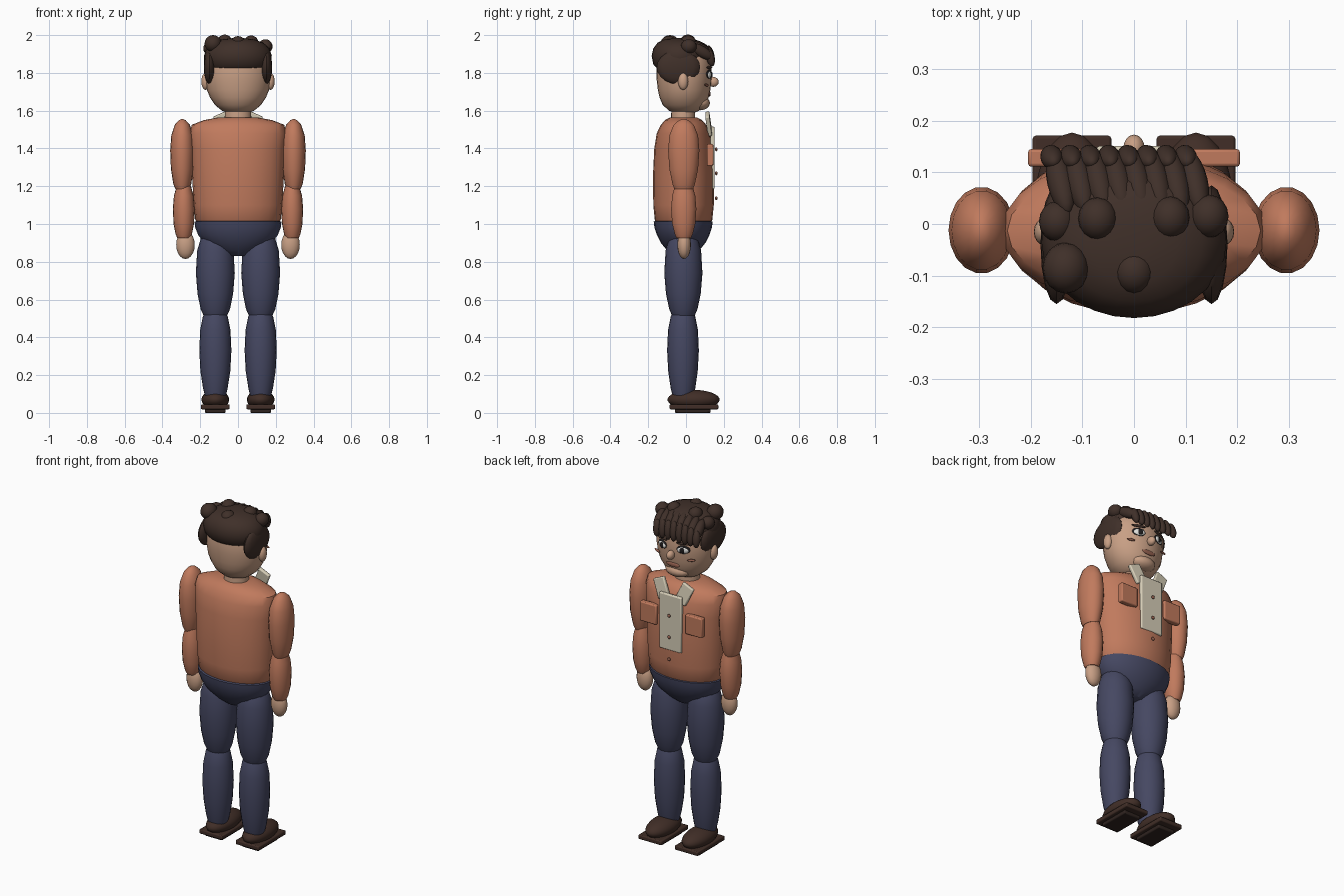
import bpy, bmesh, math
from mathutils import Vector, Matrix

old = bpy.data.objects.get("Cube")
if old:
    bpy.data.objects.remove(old, do_unlink=True)


def material(name, r, g, b):
    m = bpy.data.materials.new(name)
    m.use_nodes = True
    m.diffuse_color = (r, g, b, 1)
    m.node_tree.nodes["Principled BSDF"].inputs["Base Color"].default_value = (r, g, b, 1)
    return m


SHIRT = material("rust shirt", .53, .195, .11)
DENIM = material("navy denim", .06, .064, .122)
SKIN = material("skin", .58, .35, .235)
HAIR = material("dark brown hair", .05, .029, .022)
SHOE = material("brown leather", .052, .027, .02)
SOLE = material("dark sole", .028, .017, .014)
CREAM = material("cream cloth", .68, .62, .48)
WHITE = material("eye white", .75, .75, .72)
BLACK = material("near black", .012, .011, .012)
LIP = material("reddish brown", .3, .12, .08)


def finish(name, bm, mat, bevel=0):
    bmesh.ops.recalc_face_normals(bm, faces=bm.faces)
    me = bpy.data.meshes.new(name)
    bm.to_mesh(me)
    bm.free()
    ob = bpy.data.objects.new(name, me)
    bpy.context.collection.objects.link(ob)
    me.materials.append(mat)
    if bevel:
        mod = ob.modifiers.new("soft edges", 'BEVEL')
        mod.width, mod.segments = bevel, 2
    bpy.ops.object.select_all(action='DESELECT')
    ob.select_set(True)
    bpy.context.view_layer.objects.active = ob
    bpy.ops.object.shade_smooth_by_angle(angle=math.radians(40))
    return ob


def loft(name, mat, rings, cx=0, cy=0, n=24):
    """Stack of ellipses: (z, radius x, radius y, optional y shift)."""
    bm = bmesh.new()
    loops = []
    for z, rx, ry, *dy in rings:
        y0 = cy + (dy[0] if dy else 0)
        loops.append([bm.verts.new((cx + rx * math.cos(math.tau * i / n),
                                    y0 + ry * math.sin(math.tau * i / n), z)) for i in range(n)])
    for a, b in zip(loops, loops[1:]):
        for i in range(n):
            bm.faces.new((a[i], a[(i + 1) % n], b[(i + 1) % n], b[i]))
    bm.faces.new(loops[0])
    bm.faces.new(loops[-1])
    return finish(name, bm, mat)


def ball(name, mat, loc, size, rot=Matrix(), n=16):
    bm = bmesh.new()
    bmesh.ops.create_uvsphere(bm, u_segments=n, v_segments=max(8, n * 2 // 3), radius=1)
    bm.transform(Matrix.Translation(loc) @ rot @ Matrix.Diagonal((*size, 1)))
    return finish(name, bm, mat)


def strand(name, mat, p, q, rx, ry):
    """Long ellipsoid between two points."""
    p, q = Vector(p), Vector(q)
    turn = (q - p).to_track_quat('Z', 'Y').to_matrix().to_4x4()
    return ball(name, mat, (p + q) / 2, (rx, ry, (q - p).length / 2), turn)


def box(name, mat, loc, size, rot=Matrix(), bevel=.006):
    bm = bmesh.new()
    bmesh.ops.create_cube(bm, size=1)
    bm.transform(Matrix.Translation(loc) @ rot @ Matrix.Diagonal((*size, 1)))
    return finish(name, bm, mat, bevel)


# Torso, hips and neck
loft("torso", SHIRT, [(.99, .2, .13), (1.02, .226, .152), (1.1, .234, .16), (1.25, .243, .162),
                      (1.4, .25, .155), (1.48, .256, .142), (1.525, .245, .12),
                      (1.55, .18, .098), (1.565, .1, .07)], cy=-.013)
loft("hips", DENIM, [(.83, .06, .05), (.86, .12, .085), (.9, .178, .118), (.94, .21, .138),
                     (.98, .226, .152), (1.012, .23, .156), (1.02, .21, .14)], cy=-.015)
loft("neck", SKIN, [(1.53, .072, .065), (1.62, .068, .062)], cy=-.015)

# Head, chin and nose
loft("head", SKIN, [(1.588, .05, .05), (1.6, .085, .08), (1.63, .122, .113), (1.67, .148, .13),
                    (1.71, .165, .139), (1.77, .174, .146), (1.84, .174, .146),
                    (1.9, .15, .13), (1.94, .09, .09)], cy=-.01, n=28)
ball("chin", SKIN, (0, .075, 1.64), (.075, .052, .038))
ball("nose", SKIN, (0, .145, 1.752), (.021, .028, .026))
strand("mouth", LIP, (-.045, .124, 1.688), (.045, .124, 1.688), .007, .014)

# Hair cap, fringe and curls
loft("hair_cap", HAIR, [(1.825, .155, .12), (1.845, .17, .138), (1.89, .179, .147), (1.93, .166, .138),
                        (1.96, .132, .115), (1.977, .085, .08), (1.984, .03, .03)], cy=-.035, n=28)
for i in range(8):
    x = -.16 + i * .037
    edge = .018 * (abs(i - 3.5) / 3.5) ** 2
    strand("fringe_root", HAIR, (x + .032, .02, 1.968 - edge), (x + .004, .142, 1.895 - edge), .026, .03)
    strand("fringe_tip", HAIR, (x + .006, .118, 1.945 - edge), (x - .004, .14, 1.835), .022, .022)
for x, y, z, r in [(-.07, .01, 1.965, .038), (.07, .012, 1.96, .038), (.145, .015, 1.94, .038),
                   (-.132, -.085, 1.955, .045), (0, -.092, 1.955, .04), (-.148, .005, 1.93, .036)]:
    ball("curl", HAIR, (x, y, z), (r, r * 1.1, r))

# Placket, buttons
box("placket", CREAM, (0, .14, 1.35), (.145, .022, .33))
for z in (1.395, 1.268, 1.136):
    ball("button", LIP, (0, .16, z), (.01, .007, .01), n=10)

for s, side in ((1, "left"), (-1, "right")):
    # Arm
    loft(side + "_upper_arm", SHIRT, [(1.185, .036, .05), (1.21, .047, .06), (1.29, .06, .077),
                                      (1.39, .064, .084), (1.47, .058, .077), (1.525, .04, .054),
                                      (1.55, .018, .025), (1.555, .005, .007)], s * .295, -.012, 18)
    loft(side + "_forearm", SHIRT, [(.925, .034, .038), (.945, .043, .048), (1.0, .054, .062),
                                    (1.08, .058, .068), (1.15, .052, .062), (1.2, .038, .048)],
         s * .287, -.012, 18)
    ball(side + "_hand", SKIN, (s * .278, -.01, .89), (.049, .036, .075))
    # Leg
    loft(side + "_thigh", DENIM, [(.515, .062, .06), (.55, .078, .075), (.63, .094, .092),
                                  (.74, .103, .101), (.86, .096, .094), (.93, .075, .075),
                                  (.96, .05, .05)], s * .12, -.014, 20)
    loft(side + "_shin", DENIM, [(.09, .055, .055), (.13, .065, .065), (.22, .079, .078),
                                 (.33, .085, .084), (.44, .08, .079), (.51, .066, .065),
                                 (.54, .05, .05)], s * .12, -.016, 20)
    # Shoe
    ball(side + "_shoe", SHOE, (s * .12, .04, .07), (.073, .138, .052), n=20)
    box(side + "_sole", SHOE, (s * .12, .042, .032), (.152, .258, .026))
    box(side + "_tread", SOLE, (s * .12, .036, .012), (.11, .19, .024))
    # Chest pocket and collar
    box(side + "_pocket", SHIRT, (s * .15, .128, 1.365), (.11, .034, .115))
    tilt = Matrix.Rotation(s * .42, 4, 'Y') @ Matrix.Rotation(.13, 4, 'X')
    box(side + "_collar", CREAM, (s * .075, .12, 1.53), (.075, .022, .115), tilt)
    # Ear and side hair
    ball(side + "_ear", SKIN, (s * .172, -.015, 1.755), (.022, .027, .045))
    ball(side + "_side_hair", HAIR, (s * .15, -.04, 1.83), (.031, .115, .09))
    # Eye, lids, brow and cheek
    turn = Matrix.Rotation(-s * .38, 4, 'Z')
    ball(side + "_eye_rim", BLACK, (s * .068, .121, 1.793), (.038, .01, .025), turn)
    ball(side + "_eye", WHITE, (s * .068, .126, 1.79), (.032, .01, .019), turn)
    ball(side + "_pupil", BLACK, (s * .066, .133, 1.79), (.015, .007, .017), turn)
    strand(side + "_brow", HAIR, (s * .03, .137, 1.83), (s * .11, .111, 1.828), .008, .008)
    strand(side + "_cheek_mark", LIP, (s * .09, .118, 1.733), (s * .135, .1, 1.738), .007, .007)
